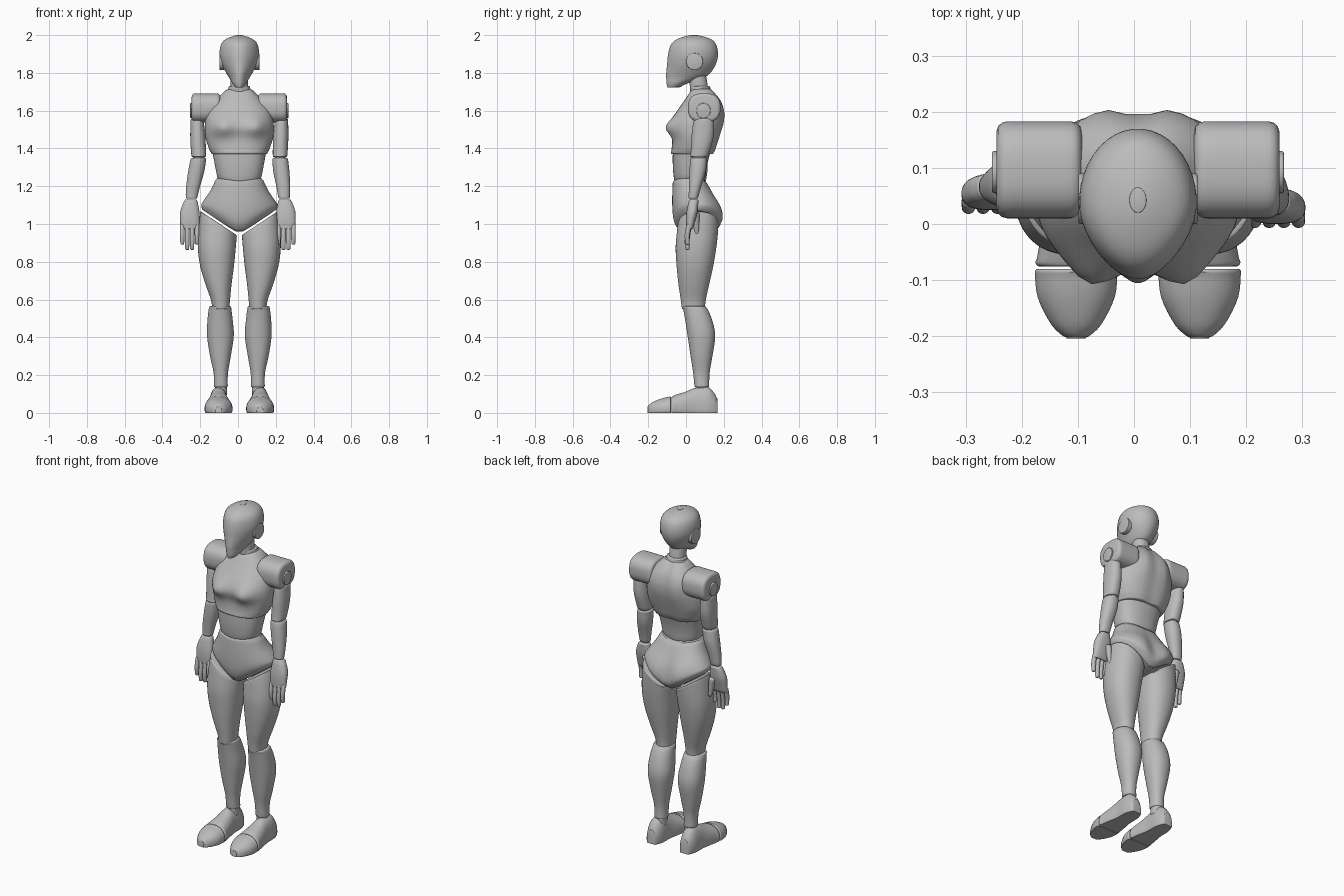
import bpy, bmesh
from math import sin, cos, pi, exp, hypot, radians, copysign

if "Cube" in bpy.data.objects:
    bpy.data.objects.remove(bpy.data.objects["Cube"])

grey = bpy.data.materials.new("mannequin grey")
grey.use_nodes = True
grey.diffuse_color = (.5, .5, .5, 1)
grey.node_tree.nodes["Principled BSDF"].inputs["Base Color"].default_value = grey.diffuse_color

CENTRE_X = .007
SEGMENTS = 40
AXES = {"x": lambda u, v, t: (t, u, v),
        "y": lambda u, v, t: (u, t, v),
        "z": lambda u, v, t: (u, v, t)}


def ring(z, wide, front, back, x=0, slant=0):
    """Level section: half width about x, front and back depth, sideways slant."""
    return z, x - wide, x + wide, front, back, slant


def foot_slice(y, wide, height):
    """Upright section of the foot, partly below the floor where it is flattened."""
    return y, .11 - wide, .11 + wide, -height / 2, height, 0


def smooth_rings(keys, steps=4):
    """Catmull-Rom curve through the key sections."""
    out = []
    for i in range(len(keys) - 1):
        before, start = keys[max(i - 1, 0)], keys[i]
        end, after = keys[i + 1], keys[min(i + 2, len(keys) - 1)]
        for s in range(steps):
            f = s / steps
            out.append([q + f / 2 * (r - p + f * (2 * p - 5 * q + 4 * r - w
                        + f * (3 * (q - r) + w - p)))
                        for p, q, r, w in zip(before, start, end, after)])
    return out + [list(keys[-1])]


def round_end(end, neighbour, radius):
    """Sections that round off one end of a loft."""
    t, left, right, front, back, slant = end
    gap = t - neighbour[0]
    r = min(radius, .6 * abs(gap), .4 * (right - left), .4 * (back - front))
    s = copysign(r, gap)
    out = []
    for step in range(4):
        a = step * pi / 6.3
        inset = r * (1 - cos(a))
        out.append([t - s + s * sin(a), left + inset, right - inset,
                    front + inset, back - inset, slant])
    return out


def loft(name, keys, axis="z", p=2.2, radius=.012, side=1, warp=None):
    """Skin the sections along an axis; p squares the outline."""
    rings = smooth_rings(keys)
    rings = (round_end(rings[0], rings[1], radius)[::-1] + rings[1:-1]
             + round_end(rings[-1], rings[-2], radius))
    bm = bmesh.new()
    grid = []
    for t, left, right, front, back, slant in rings:
        cu, cv = (left + right) / 2, (front + back) / 2
        row = []
        for i in range(SEGMENTS):
            a = 2 * pi * (i + .5) / SEGMENTS
            u = cu + (right - left) / 2 * copysign(abs(cos(a)) ** (2 / p), cos(a))
            v = cv + (back - front) / 2 * copysign(abs(sin(a)) ** (2 / p), sin(a))
            # a central part slants up to both sides, a limb only outwards
            lift = slant * (hypot(u, .02) if abs(cu) < .001 else u - cu)
            x, y, z = AXES[axis](u, v, t + lift)
            if warp:
                x, y, z = warp(x, y, z)
            row.append(bm.verts.new((x * side + CENTRE_X, y, z)))
        grid.append(row)
    n = SEGMENTS
    for low, high in zip(grid, grid[1:]):
        for i in range(n):
            j = (i + 1) % n
            bm.faces.new((low[i], low[j], high[j], high[i]))
    # caps are strips joining opposite points, so slanted ends stay tidy
    for row in (grid[0], grid[-1]):
        for i in range(n // 2 - 1):
            bm.faces.new((row[i], row[i + 1], row[n - 2 - i], row[n - 1 - i]))
    bmesh.ops.recalc_face_normals(bm, faces=bm.faces)
    for face in bm.faces:
        face.smooth = True
    mesh = bpy.data.meshes.new(name)
    bm.to_mesh(mesh)
    bm.free()
    mesh.set_sharp_from_angle(angle=radians(42))
    mesh.materials.append(grey)
    bpy.context.collection.objects.link(bpy.data.objects.new(name, mesh))


def bump(distance, width):
    return exp(-(distance / width) ** 2)


def face_warp(x, y, z):
    front = max(0, .03 - y) / .13
    return x * (1 - .2 * front ** 1.5), y, z


def chest_warp(x, y, z):
    if y < .05:
        y -= .036 * bump(abs(x) - .085, .05) * bump(z - 1.51, .05)
    else:
        y += .01 * bump(abs(x) - .06, .05) * bump(z - 1.57, .08)
        y -= .012 * bump(x, .025)
    return x, y, z


def hip_warp(x, y, z):
    if y > .06:
        seat = bump(z - 1.05, .08)
        y += seat * (.012 * bump(abs(x) - .09, .05) - .025 * bump(x, .02))
    return x, y, z


def floor_warp(x, y, z):
    return x, y, max(z, 0)


# head and neck
loft("head", [
    ring(z=1.722, wide=.022, front=-.098, back=-.035),
    ring(z=1.745, wide=.04, front=-.103, back=.01),
    ring(z=1.775, wide=.056, front=-.105, back=.095),
    ring(z=1.8, wide=.07, front=-.105, back=.13),
    ring(z=1.85, wide=.095, front=-.1, back=.16),
    ring(z=1.9, wide=.105, front=-.095, back=.17),
    ring(z=1.95, wide=.097, front=-.08, back=.16),
    ring(z=1.98, wide=.07, front=-.045, back=.13),
    ring(z=2, wide=.015, front=.02, back=.065)], p=2, warp=face_warp)
loft("neck", [ring(z=1.66, wide=.047, front=.025, back=.125),
              ring(z=1.8, wide=.045, front=.015, back=.105)])
loft("neck_collar", [ring(z=1.69, wide=.06, front=.022, back=.135),
                     ring(z=1.73, wide=.056, front=.025, back=.128)])

# trunk
loft("chest", [
    ring(z=1.37, wide=.15, front=-.08, back=.15),
    ring(z=1.45, wide=.178, front=-.072, back=.175),
    ring(z=1.51, wide=.183, front=-.08, back=.19),
    ring(z=1.56, wide=.178, front=-.07, back=.196),
    ring(z=1.61, wide=.16, front=-.04, back=.195),
    ring(z=1.66, wide=.12, front=-.005, back=.18),
    ring(z=1.72, wide=.06, front=.035, back=.135)], p=2.4, warp=chest_warp)
loft("abdomen", [
    ring(z=1.22, wide=.115, front=-.062, back=.1, slant=.15),
    ring(z=1.3, wide=.13, front=-.07, back=.11, slant=.1),
    ring(z=1.4, wide=.146, front=-.07, back=.135)], p=2.4)
loft("pelvis", [
    ring(z=.942, wide=.198, front=-.03, back=.155, slant=.68),
    ring(z=.975, wide=.202, front=-.055, back=.185, slant=.62),
    ring(z=1.02, wide=.196, front=-.068, back=.19, slant=.48),
    ring(z=1.08, wide=.178, front=-.073, back=.178, slant=.34),
    ring(z=1.15, wide=.15, front=-.073, back=.145, slant=.22),
    ring(z=1.225, wide=.122, front=-.07, back=.105, slant=.15)], warp=hip_warp)

for side, label in ((1, "left_"), (-1, "right_")):

    def part(name, keys, **options):
        loft(label + name, keys, side=side, **options)

    def crosswise(name, x, y, z, **options):
        """Rounded block or disc that points sideways."""
        part(name, [(end, *y, *z, 0) for end in x], axis="x", **options)

    def joint(name, x, y, z, wide, deep):
        """Short peg filling the gap between two parts."""
        part(name, [ring(end, wide, y - deep, y + deep, x=x) for end in (z - .03, z + .03)])

    def arm_warp(x, y, z):
        # the two forearms hang at slightly different angles
        f = max(0, min(1, (1.35 - z) / .2))
        return x - side * .008 * f, y + (.025 * f if side < 0 else 0), z

    crosswise("ear_disc", x=(.08, .106), y=(0, .09), z=(1.815, 1.905), p=2)

    # legs
    part("thigh", [
        ring(z=.55, x=.098, wide=.045, front=-.022, back=.1),
        ring(z=.6, x=.1, wide=.051, front=-.028, back=.105),
        ring(z=.68, x=.11, wide=.069, front=-.04, back=.123),
        ring(z=.78, x=.118, wide=.09, front=-.05, back=.145),
        ring(z=.87, x=.12, wide=.1, front=-.055, back=.16, slant=.1),
        ring(z=.94, x=.116, wide=.1, front=-.05, back=.168, slant=.35),
        ring(z=1.005, x=.11, wide=.097, front=-.042, back=.172, slant=.66)])
    joint("knee_joint", x=.1, y=.042, z=.56, wide=.04, deep=.05)
    part("calf", [
        ring(z=.135, x=.098, wide=.037, front=.045, back=.123),
        ring(z=.21, x=.098, wide=.038, front=.038, back=.125),
        ring(z=.3, x=.1, wide=.055, front=.024, back=.14),
        ring(z=.41, x=.1, wide=.071, front=.008, back=.155),
        ring(z=.5, x=.102, wide=.066, front=-.006, back=.136),
        ring(z=.565, x=.102, wide=.058, front=-.018, back=.106)])
    joint("ankle_joint", x=.098, y=.085, z=.12, wide=.032, deep=.035)
    part("foot", [
        foot_slice(y=-.076, wide=.073, height=.09),
        foot_slice(y=0, wide=.059, height=.113),
        foot_slice(y=.05, wide=.05, height=.133),
        foot_slice(y=.12, wide=.047, height=.136),
        foot_slice(y=.166, wide=.03, height=.08)], axis="y", warp=floor_warp)
    part("toe_cap", [
        foot_slice(y=-.204, wide=.018, height=.034),
        foot_slice(y=-.18, wide=.044, height=.055),
        foot_slice(y=-.13, wide=.069, height=.076),
        foot_slice(y=-.08, wide=.074, height=.088)], axis="y", warp=floor_warp)

    # shoulder and arm
    crosswise("shoulder_cap", x=(.1, .252), y=(.01, .183), z=(1.537, 1.692), p=2.6, radius=.03)
    crosswise("shoulder_disc", x=(.23, .26), y=(.055, .13), z=(1.56, 1.64), p=2)
    part("upper_arm", [
        ring(z=1.355, x=.215, wide=.038, front=.022, back=.115),
        ring(z=1.4, x=.217, wide=.04, front=.026, back=.13),
        ring(z=1.47, x=.22, wide=.04, front=.03, back=.147),
        ring(z=1.56, x=.224, wide=.034, front=.04, back=.147)])
    joint("elbow_joint", x=.215, y=.068, z=1.35, wide=.03, deep=.038)
    part("forearm", [
        ring(z=1.135, x=.245, wide=.03, front=.014, back=.064),
        ring(z=1.19, x=.24, wide=.036, front=.015, back=.078),
        ring(z=1.28, x=.225, wide=.043, front=.018, back=.105),
        ring(z=1.35, x=.216, wide=.041, front=.024, back=.112)], warp=arm_warp)
    part("palm", [
        ring(z=.972, x=.254, wide=.05, front=.002, back=.036),
        ring(z=1.02, x=.254, wide=.052, front=0, back=.05),
        ring(z=1.07, x=.254, wide=.05, front=.004, back=.062),
        ring(z=1.13, x=.248, wide=.033, front=.016, back=.066)], p=2.5, warp=arm_warp)
    part("thumb", [
        ring(z=.945, x=.217, wide=.011, front=.046, back=.068),
        ring(z=1.06, x=.23, wide=.02, front=.03, back=.072)], warp=arm_warp)
    for i, name in enumerate(("index", "middle", "ring", "little")):
        x, tip = .216 + .026 * i, .86 + .014 * (i - 1.5) ** 2
        part(name + "_finger", [
            ring(tip, wide=.01, front=-.002, back=.018, x=x),
            ring(tip + .05, wide=.012, front=-.007, back=.019, x=x),
            ring(z=1, wide=.012, front=.004, back=.032, x=x)], warp=arm_warp)
